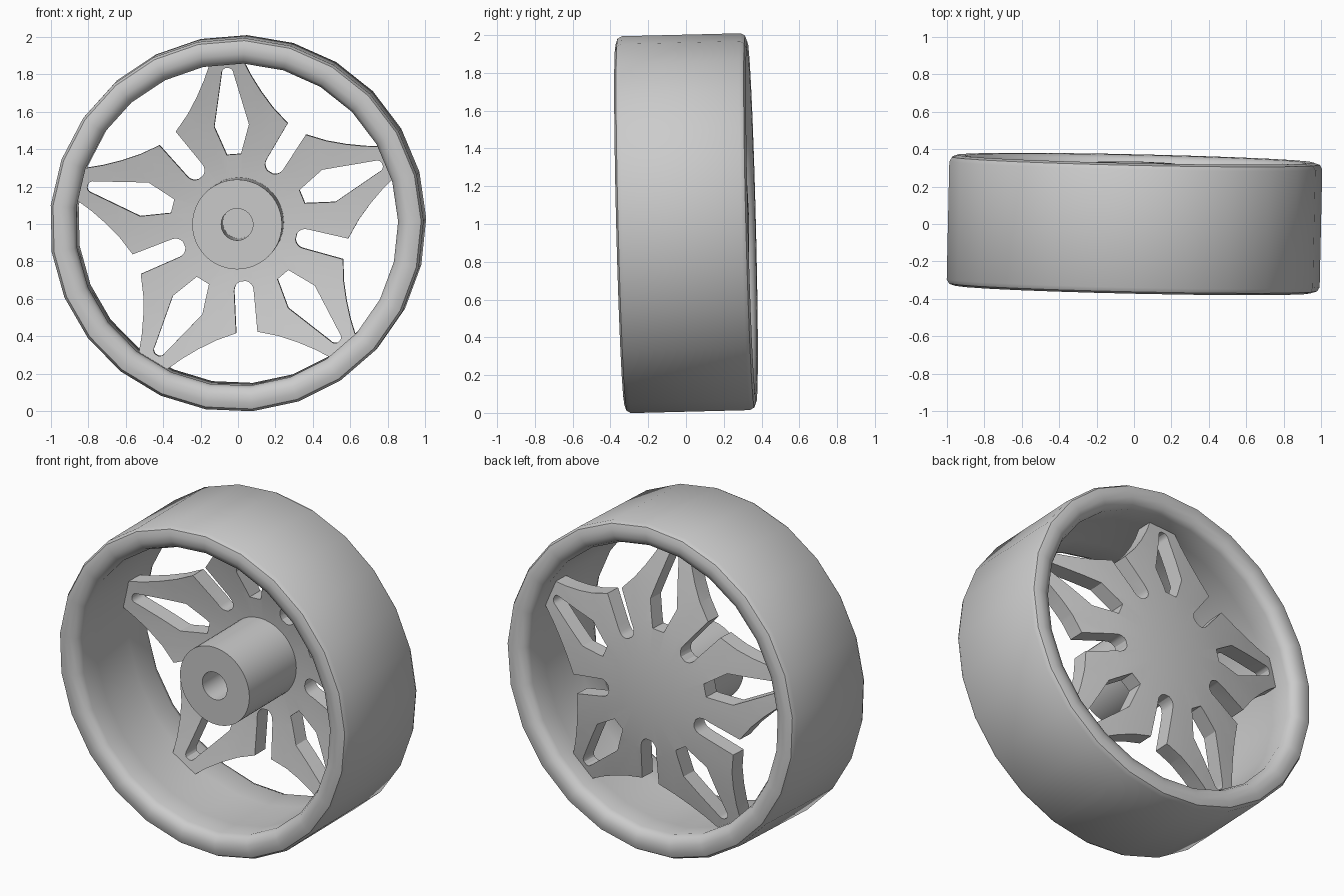
import bpy, bmesh
from math import sin, cos, atan2, hypot, radians, pi, tau
from mathutils import Vector, Matrix

cube = bpy.data.objects.get("Cube")
if cube:
    bpy.data.objects.remove(cube, do_unlink=True)

# The whole wheel leans slightly off its axle line
AXLE = Vector((0.022, 1, 0.025))
LEAN = (Matrix.Translation((0, 0, 1.003))
        @ Vector((0, 1, 0)).rotation_difference(AXLE).to_matrix().to_4x4())
SPOKES = 5
SPOKE_START = radians(94.2)
STEP = tau / SPOKES


def finish(name, bm):
    bmesh.ops.remove_doubles(bm, verts=bm.verts, dist=1e-5)
    bmesh.ops.recalc_face_normals(bm, faces=bm.faces)
    mesh = bpy.data.meshes.new(name)
    bm.to_mesh(mesh)
    bm.free()
    obj = bpy.data.objects.new(name, mesh)
    bpy.context.collection.objects.link(obj)
    obj.matrix_world = LEAN
    return obj


def lathe(name, profile, steps, phase=0.0, closed=True):
    """Turn a (radius, depth) profile around the axle."""
    bm = bmesh.new()
    verts = [bm.verts.new((r * cos(phase), y, r * sin(phase))) for r, y in profile]
    edges = [bm.edges.new(pair) for pair in zip(verts, verts[1:])]
    if closed:
        edges.append(bm.edges.new((verts[-1], verts[0])))
    bmesh.ops.spin(bm, geom=verts + edges, cent=(0, 0, 0), axis=(0, 1, 0),
                   angle=tau, steps=steps, use_duplicate=False)
    return finish(name, bm)


def add_prism(bm, polar):
    """Extrude a (radius, angle) outline through the full depth."""
    face = bm.faces.new([bm.verts.new((r * cos(a), -0.5, r * sin(a))) for r, a in polar])
    out = bmesh.ops.extrude_face_region(bm, geom=[face])
    moved = [v for v in out["geom"] if isinstance(v, bmesh.types.BMVert)]
    bmesh.ops.translate(bm, verts=moved, vec=(0, 1, 0))


def polar(points):
    return [(hypot(u, t), atan2(t, u)) for u, t in points]


def mirrored(half):
    return half + [(r, -a) for r, a in reversed(half)]


def smooth(obj, angle):
    bpy.ops.object.select_all(action='DESELECT')
    obj.select_set(True)
    bpy.context.view_layer.objects.active = obj
    bpy.ops.object.shade_smooth_by_angle(angle=radians(angle))


# Rim: rounded lips front and back, gently hollow inner wall
half = [(1.0, 0.315), (0.987, 0.338), (0.955, 0.349), (0.915, 0.346),
        (0.88, 0.33), (0.863, 0.295), (0.873, 0.15)]
rim = lathe("rim", half + [(r, -y) for r, y in reversed(half)], 25, radians(1.2))
smooth(rim, 40)

# Domed disc that becomes the spokes
dome = [(0, 0.335), (0.2, 0.328), (0.4, 0.303), (0.65, 0.25), (0.89, 0.19)]
spokes = lathe("spokes", dome + [(r, y - 0.1) for r, y in reversed(dome)],
               50, closed=False)

# Gap between neighbouring spokes: round-ended slot opening past the wing tips
arc = [(0.365 - 0.052 * cos(i * pi / 10), 0.052 * sin(i * pi / 10)) for i in range(1, 6)]
flank = [(0.51, 0.30), (0.6, 0.228), (0.69, 0.172), (0.78, 0.125), (0.87, 0.087)]
gap = polar(arc) + [(r, STEP / 2 - a) for r, a in polar(flank)]
gap.append((1.2, gap[-1][1]))

# Pointed window in each spoke, rounded at the outer end
tip = [(0.80 + 0.032 * cos(i * pi / 10), 0.032 * sin(i * pi / 10)) for i in range(5, 0, -1)]
window = polar([(0.365, 0.038), (0.52, 0.093)] + tip)

bm = bmesh.new()
for i in range(SPOKES):
    centre = SPOKE_START + i * STEP
    for outline, turn in ((window, centre), (gap, centre + STEP / 2)):
        add_prism(bm, [(r, a + turn) for r, a in mirrored(outline)])
cutter = finish("spoke_cutter", bm)
cutter.hide_render = True

cut = spokes.modifiers.new("cut", 'BOOLEAN')
cut.operation = 'DIFFERENCE'
cut.solver = 'EXACT'
cut.object = cutter
bpy.context.view_layer.objects.active = spokes
bpy.ops.object.modifier_apply(modifier=cut.name)
bpy.data.objects.remove(cutter, do_unlink=True)
smooth(spokes, 25)

# Hub with a blind axle hole
hub = lathe("hub", [(0, 0.27), (0.24, 0.27), (0.24, -0.22), (0.085, -0.22),
                    (0.085, 0.2), (0, 0.2)], 48, closed=False)
smooth(hub, 30)
